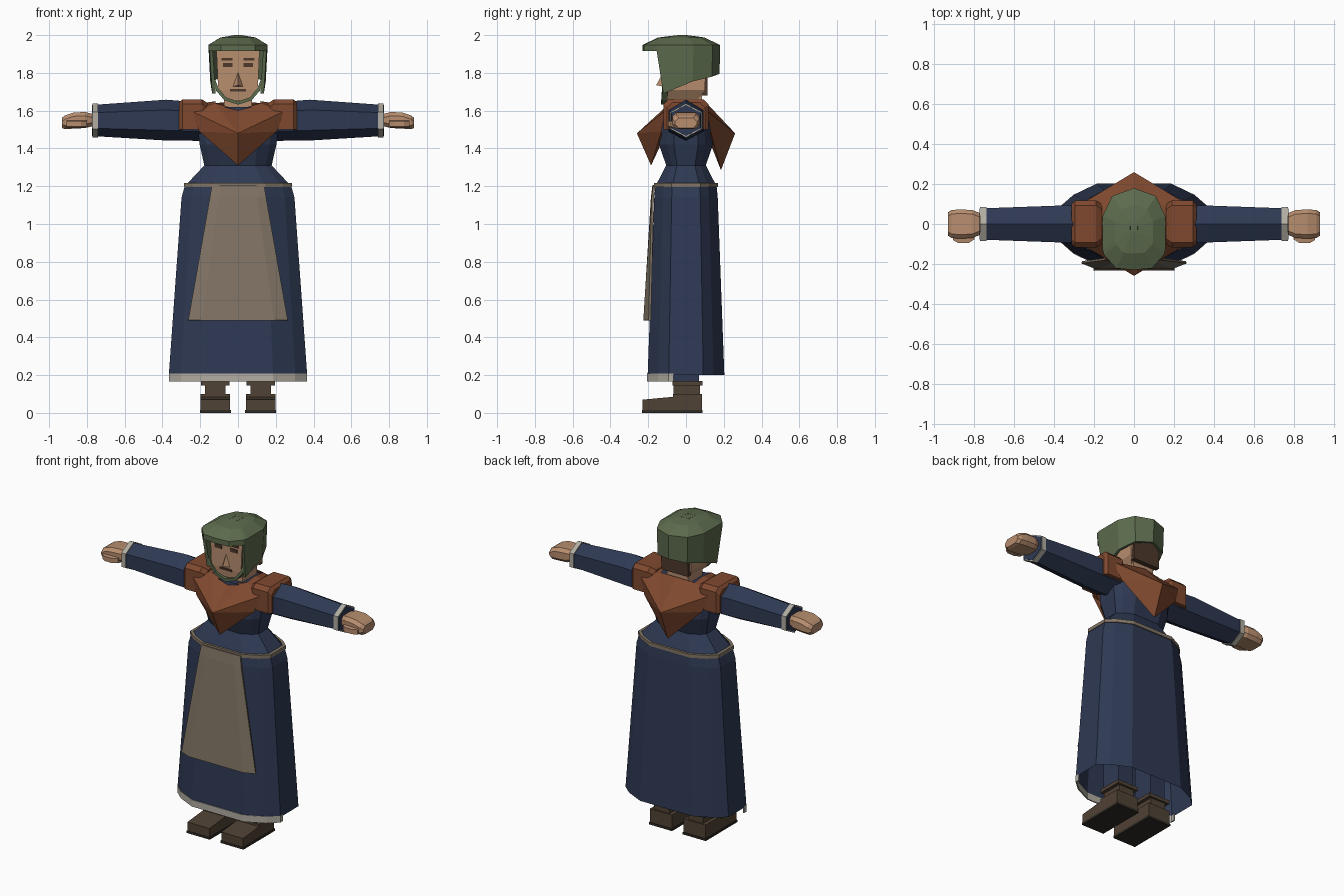
import bpy, bmesh, math
from mathutils import Vector

cube = bpy.data.objects.get("Cube")
if cube:
    bpy.data.objects.remove(cube)


def material(name, *rgb):
    lin = [((c / 255 + 0.055) / 1.055) ** 2.4 for c in rgb] + [1]
    m = bpy.data.materials.new(name)
    m.use_nodes = True
    m.diffuse_color = lin
    m.node_tree.nodes["Principled BSDF"].inputs["Base Color"].default_value = lin
    return m


BLUE = material("navy cloth", 46, 57, 83)
RUST = material("rust cloth", 128, 73, 47)
GREEN = material("green felt", 92, 107, 77)
SKIN = material("skin", 184, 142, 111)
TAUPE = material("taupe linen", 130, 117, 101)
CREAM = material("cream linen", 178, 173, 162)
LEATHER = material("brown leather", 80, 66, 53)
SOLE = material("dark sole", 48, 43, 36)
DARK = material("dark brown hair", 76, 56, 43)


def finish(name, bm, mat, mirror=False, thick=0, offset=-1):
    bmesh.ops.recalc_face_normals(bm, faces=bm.faces[:])
    me = bpy.data.meshes.new(name)
    bm.to_mesh(me)
    bm.free()
    me.materials.append(mat)
    ob = bpy.data.objects.new(name, me)
    bpy.context.scene.collection.objects.link(ob)
    if mirror:
        mod = ob.modifiers.new("mirror", 'MIRROR')
        mod.merge_threshold = 0.0005
    if thick:
        mod = ob.modifiers.new("thickness", 'SOLIDIFY')
        mod.thickness = thick
        mod.offset = offset
    return ob


def loft(name, rings, mat, closed=True, caps=(True, True), **kw):
    """Skin a row of cross-sections with quads."""
    bm = bmesh.new()
    rows = [[bm.verts.new(p) for p in r] for r in rings]
    n = len(rows[0])
    for a, b in zip(rows, rows[1:]):
        for i in range(n if closed else n - 1):
            j = (i + 1) % n
            bm.faces.new((a[i], a[j], b[j], b[i]))
    if closed:
        for end, cap in ((rows[0], caps[0]), (rows[-1], caps[1])):
            if cap:
                bm.faces.new(end)
    return finish(name, bm, mat, **kw)


def rect(x0, x1, y0, y1, z):
    return [(x0, y0, z), (x1, y0, z), (x1, y1, z), (x0, y1, z)]


def box(name, x, y, z, mat, **kw):
    return loft(name, [rect(*x, *y, z[0]), rect(*x, *y, z[1])], mat, **kw)


def facets(name, pts, faces, mat, **kw):
    bm = bmesh.new()
    v = {k: bm.verts.new(p) for k, p in pts.items()}
    for f in faces.split():
        bm.faces.new([v[k] for k in f])
    return finish(name, bm, mat, **kw)


# Body cross-section: a faceted oval
quarter = [(.99, .45), (.82, .72), (.5, 1)]
half = [(x, -y) for x, y in quarter[::-1]] + quarter
oval = half + [(-x, -y) for x, y in half]


def body_ring(sx, sy, z):
    return [(x * sx, y * sy, z) for x, y in oval]


# Dress, open at the bottom
loft("dress", [body_ring(*s) for s in (
    (.37, .203, .2), (.302, .168, 1.14), (.285, .162, 1.2), (.18, .105, 1.31),
    (.205, .142, 1.42), (.215, .135, 1.5), (.17, .1, 1.62))], BLUE, caps=(False, True))

# Waist cord
loft("belt", [body_ring(*s) for s in (
    (.275, .155, 1.195), (.29, .169, 1.195), (.29, .169, 1.217), (.27, .155, 1.217))],
    TAUPE, caps=(False, False))

# Hem lining around the front only
hem = [(x * .37, y * .203) for x, y in oval if y < 0]
hem.sort()
hem = [(-.366, -.065)] + hem + [(.366, -.065)]
loft("petticoat_hem", [[(x * .99, y, z) for x, y in hem] for z in (.165, .208)],
     CREAM, closed=False, thick=.008, offset=0)


# Apron wrapping the skirt front
def apron_row(w, inner, y_side, y_mid, z):
    return [(-w, y_side, z), (-inner, y_mid, z), (inner, y_mid, z), (w, y_side, z)]


loft("apron", [apron_row(.262, .19, -.192, -.22, .49),
               apron_row(.148, .1, -.176, -.18, 1.14),
               apron_row(.138, .09, -.168, -.172, 1.205)],
     TAUPE, closed=False, thick=.012, offset=0)


# Arms, cuffs and hands along x
def hexagon(x, ry, rz, z):
    out = []
    for i in range(6):
        a = math.radians(60 * i + 30)
        out.append((x, ry * math.cos(a) / math.cos(math.radians(30)), z + rz * math.sin(a)))
    return out


loft("sleeve", [hexagon(.16, .095, .1, 1.54), hexagon(.38, .092, .108, 1.55),
                hexagon(.774, .078, .082, 1.548)], BLUE, mirror=True)
loft("cuff", [hexagon(.74, .084, .09, 1.548), hexagon(.771, .084, .09, 1.548)],
     CREAM, mirror=True)


def palm_ring(x, w, low, high):
    c = .02
    return [(x, -w, low + c), (x, -w + c, low), (x, w - c, low), (x, w, low + c),
            (x, w, high - c), (x, w - c, high), (x, -w + c, high), (x, -w, high - c)]


loft("hand", [palm_ring(.76, .05, 1.52, 1.58), palm_ring(.81, .07, 1.508, 1.593),
              palm_ring(.87, .073, 1.505, 1.59), palm_ring(.915, .07, 1.502, 1.575),
              palm_ring(.933, .058, 1.508, 1.562)], SKIN, mirror=True)
loft("thumb", [[(x, y + dy, z) for dy, z in ((-w, 1.515), (w, 1.51), (w, 1.55), (-w, 1.545))]
               for x, y, w in ((.8, -.062, .015), (.83, -.078, .018),
                               (.88, -.078, .018), (.908, -.07, .01))], SKIN, mirror=True)

# Shawl: a pointed fold in front and behind
for side, s, tip in (("front", -1, 1.31), ("back", 1, 1.285)):
    facets("shawl_" + side, {
        "n": (0, s * .1, 1.605 if s < 0 else 1.65), "m": (.12, s * .085, 1.64),
        "c": (.12, 0, 1.65), "e": (.25, 0, 1.63), "s": (.25, s * .11, 1.6),
        "w": (.205, s * .13, 1.49), "a": (0, s * .26, 1.48), "t": (0, s * .185, tip),
        "i": (0, s * .12, 1.45)},
        "nma msa swa wta cesm wit", RUST, mirror=True)


# Shoulder pads with sloped edges
def pad_ring(x, inset):
    w, lo, hi, c = .118 - inset, 1.5, 1.66 - inset, .025
    return [(x, -w, lo), (x, w, lo), (x, w, hi - c), (x, w - c, hi),
            (x, -w + c, hi), (x, -w, hi - c)]


loft("shoulder_pad", [pad_ring(.16, .02), pad_ring(.19, 0), pad_ring(.295, 0),
                      pad_ring(.313, .018)], RUST, mirror=True)

# Head, neck and hair
box("neck", (-.075, .075), (-.06, .085), (1.58, 1.72), SKIN)
loft("head", [rect(-.07, .07, -.115, .06, 1.655), rect(-.105, .105, -.12, .1, 1.71),
              rect(-.115, .115, -.12, .11, 1.94)], SKIN)
box("back_hair", (-.095, .095), (.085, .115), (1.68, 1.9), DARK)
facets("nose", {"a": (0, -.119, 1.805), "b": (-.027, -.119, 1.727),
                "c": (.027, -.119, 1.727), "d": (0, -.158, 1.735)},
       "abd acd bcd", SKIN)

# Painted features as thin plates
box("eyebrow", (.028, .088), (-.127, -.118), (1.866, 1.88), DARK, mirror=True)
box("eye", (.03, .08), (-.125, -.118), (1.83, 1.852), DARK, mirror=True)
box("mouth", (-.042, .042), (-.126, -.118), (1.702, 1.714), DARK)

# Hood: columns from the front brim to the back, as (x, y, lower x, lower y, lower z)
columns = [(0, -.23, 0, -.23, 1.915), (.09, -.222, .09, -.222, 1.915),
           (.15, -.155, .15, -.155, 1.915), (.157, -.13, .137, -.12, 1.69),
           (.157, .04, .147, .035, 1.755), (.11, .14, .105, .138, 1.78),
           (0, .18, 0, .178, 1.795)]
loft("hood", [[c[2:] for c in columns],
              [(x, y, 1.948) for x, y, *_ in columns],
              [(x * .6, y * .6 - .01, 1.987) for x, y, *_ in columns],
              [(x * .12, y * .12 - .015, 2) for x, y, *_ in columns]],
     GREEN, closed=False, mirror=True, thick=.018)
box("hood_crown", (-.03, .03), (-.05, .015), (1.98, 1.999), GREEN)

# Chin strap
strap = [(.135, -.11, 1.75), (.115, -.115, 1.705), (.072, -.118, 1.655), (0, -.12, 1.632)]
rings = []
for x, y, z in strap:
    rings.append([(x, y - .012, z), (x, y + .02, z), (x * .9, y + .02, z + .016),
                  (x * .9, y - .012, z + .016)])
loft("chin_strap", rings, GREEN, caps=(True, False), mirror=True)

# Legs and boots
box("leg", (.065, .175), (-.07, .07), (.15, .6), BLUE, mirror=True)
box("boot_sole", (.038, .202), (-.233, .088), (0, .014), SOLE, mirror=True)
loft("boot_foot", [[(x, y, z) for y, z in ((-.23, .012), (-.23, .07), (-.07, .085),
                                           (-.07, .1), (.084, .1), (.084, .012))]
                   for x in (.042, .198)], LEATHER, mirror=True)
box("boot_ankle", (.066, .174), (-.065, .075), (.095, .15), LEATHER, mirror=True)
box("boot_top", (.045, .195), (-.072, .088), (.145, .168), LEATHER, mirror=True)
